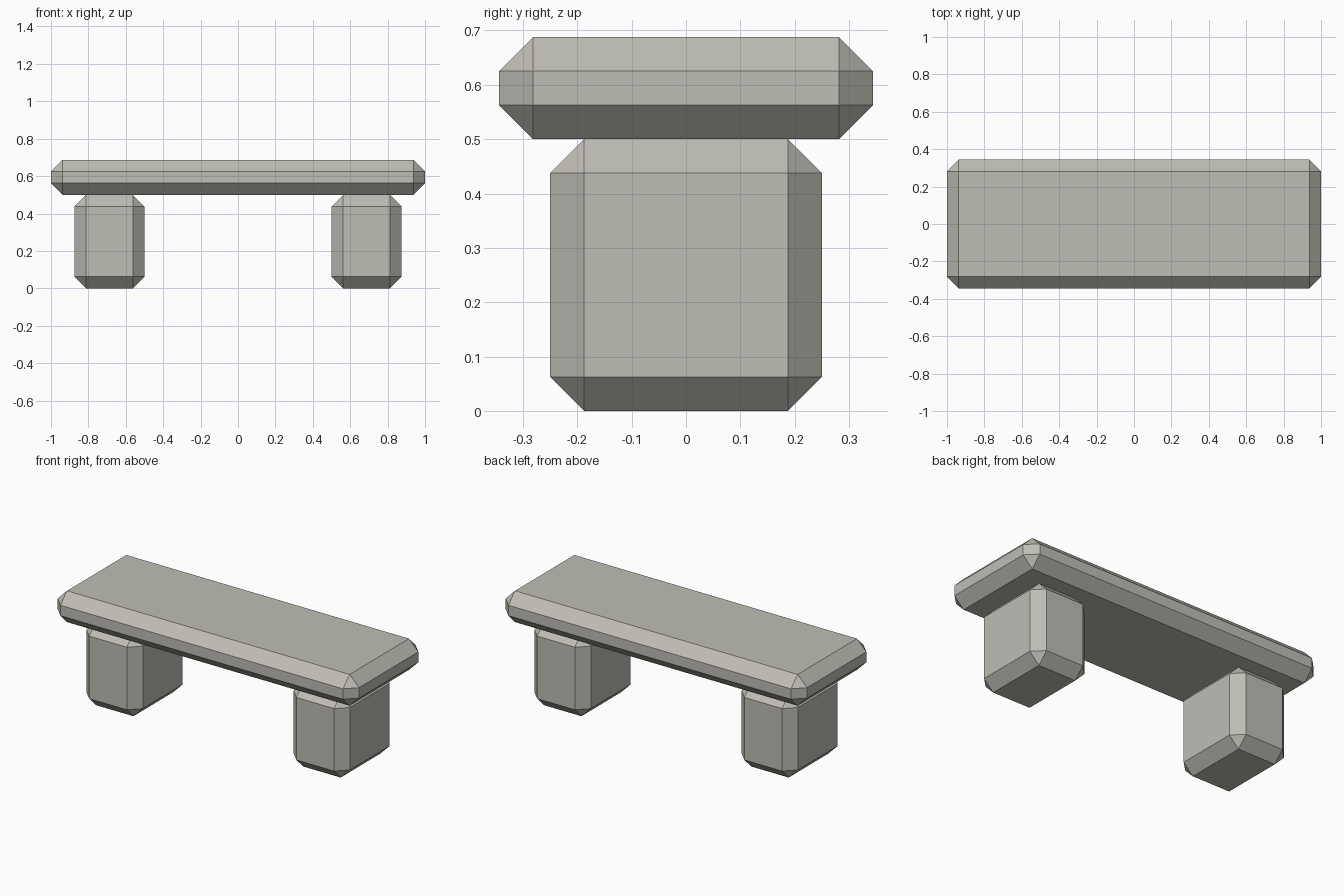
import bpy

cube = bpy.data.objects.get("Cube")
if cube:
    bpy.data.objects.remove(cube, do_unlink=True)

# Single pale stone colour
stone = bpy.data.materials.new("pale_stone")
stone.use_nodes = True
colour = (0.52, 0.51, 0.46, 1.0)
stone.diffuse_color = colour
bsdf = stone.node_tree.nodes["Principled BSDF"]
bsdf.inputs["Base Color"].default_value = colour
bsdf.inputs["Roughness"].default_value = 0.9

CHAMFER = 0.0625


def chamfered_block(name, centre, size):
    """Flat-shaded box with every edge cut by a single chamfer."""
    bpy.ops.mesh.primitive_cube_add(size=1, location=centre)
    block = bpy.context.object
    block.name = name
    block.scale = size
    bpy.ops.object.transform_apply(location=False, rotation=False, scale=True)
    bevel = block.modifiers.new("chamfer", "BEVEL")
    bevel.width = CHAMFER
    bevel.segments = 1
    bevel.limit_method = "NONE"
    block.data.materials.append(stone)
    return block


# Seat slab
chamfered_block("seat", (0, 0, 0.59375), (2, 0.6875, 0.1875))

# Pair of block legs
for side, x in (("left", 0.6875), ("right", -0.6875)):
    chamfered_block(side + "_leg", (x, 0, 0.25), (0.375, 0.5, 0.5))
